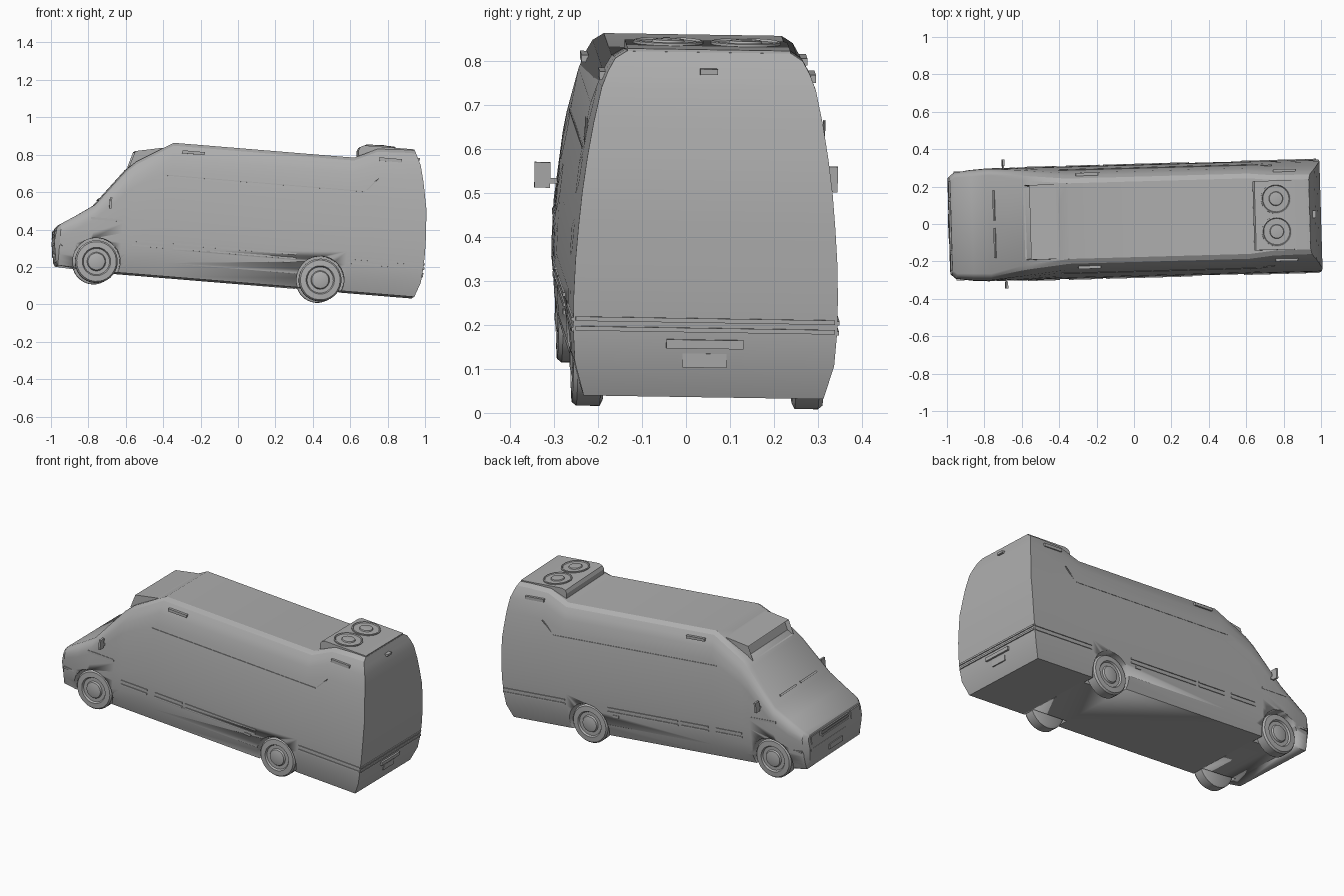
import bpy, bmesh, math
from mathutils import Matrix, Vector

if "Cube" in bpy.data.objects:
    bpy.data.objects.remove(bpy.data.objects["Cube"])

grey = bpy.data.materials.new("plain_grey")
grey.use_nodes = True
GREY = (0.42, 0.42, 0.42, 1)
grey.diffuse_color = GREY
grey.node_tree.nodes["Principled BSDF"].inputs["Base Color"].default_value = GREY
parts = []


def lerp(table, t):
    """Piecewise linear lookup."""
    if t <= table[0][0]:
        return table[0][1]
    for (a, va), (b, vb) in zip(table, table[1:]):
        if t <= b:
            return va + (vb - va) * (t - a) / (b - a)
    return table[-1][1]


def add(name, bm, smooth=True):
    bmesh.ops.recalc_face_normals(bm, faces=bm.faces)
    me = bpy.data.meshes.new(name)
    bm.to_mesh(me)
    bm.free()
    me.materials.append(grey)
    ob = bpy.data.objects.new(name, me)
    bpy.context.collection.objects.link(ob)
    parts.append(ob)
    if smooth:
        bpy.ops.object.select_all(action='DESELECT')
        ob.select_set(True)
        bpy.context.view_layer.objects.active = ob
        bpy.ops.object.shade_smooth_by_angle(angle=math.radians(28))
    return ob


def box(name, centre, size, tilt=0.0, roll=0.0):
    bm = bmesh.new()
    m = (Matrix.Translation(centre) @ Matrix.Rotation(tilt, 4, 'Y')
         @ Matrix.Rotation(roll, 4, 'X') @ Matrix.Diagonal((*size, 1)))
    bmesh.ops.create_cube(bm, size=1, matrix=m)
    return add(name, bm, False)


def prism(name, outline, half):
    """Side outline in x, z widened across y."""
    bm = bmesh.new()
    f = bm.faces.new([bm.verts.new((x, -half, z)) for x, z in outline])
    out = bmesh.ops.extrude_face_region(bm, geom=[f])["geom"]
    bmesh.ops.translate(bm, verts=[v for v in out if isinstance(v, bmesh.types.BMVert)],
                        vec=(0, 2 * half, 0))
    return bm


def lathe(name, profile, matrix, sides=32):
    """Turn (radius, height) points about local z."""
    bm = bmesh.new()
    rings = [[bm.verts.new(matrix @ Vector((r * math.cos(a), r * math.sin(a), h)))
              for a in (math.tau * k / sides for k in range(sides))] for r, h in profile]
    for p, q in zip(rings, rings[1:]):
        for k in range(sides):
            j = (k + 1) % sides
            bm.faces.new((p[k], p[j], q[j], q[k]))
    bm.faces.new(rings[0])
    bm.faces.new(rings[-1])
    return add(name, bm)


# Body: half width by height, end curves, and lengthwise stations
WIDTH = [(0.11, .272), (.15, .287), (.2, .297), (.3, .302), (.45, .297),
         (.6, .283), (.7, .268), (.76, .256), (.83, .24)]
REAR = [(.112, .929), (.14, .952), (.28, .965), (.38, .967), (.58, .956), (.75, .924), (.82, .906), (.894, .87)]
NOSE = [(.129, -.994), (.25, -1.014), (.33, -1.005)]
STATIONS = [(-1.02, .14, .325, .86, .03), (-.985, .125, .348, .94, .04),
            (-.9, .12, .403, .98, .05), (-.811, .115, .465, 1, .05),
            (-.657, .112, .668, 1, .08), (-.61, .112, .712, 1, .08),
            (-.419, .112, .829, 1, .08), (.55, .112, .829, 1, .08),
            (.67, .112, .885, 1, .08), (.8, .112, .893, 1, .08), (.97, .112, .894, 1, .08)]


def half_width(z):
    return lerp(WIDTH, z)


def build_body():
    bm = bmesh.new()
    rings = []
    for x, zb, zt, scale, bev in STATIONS:
        steps = 9
        side = []
        for k in range(steps + 1):
            z = zb + (zt - bev - zb) * k / steps
            side.append((half_width(z) * scale, z))
        w = side[-1][0]
        side += [(w - bev * .18, zt - bev * .55), (w - bev * .38, zt - bev * .2), (w - bev * .7, zt)]
        loop = [(-y, z) for y, z in side] + side[::-1]
        rings.append([bm.verts.new((max(lerp(NOSE, z), min(x, lerp(REAR, z))), y, z)) for y, z in loop])
    n = len(rings[0])
    for p, q in zip(rings, rings[1:]):
        for i in range(n):
            j = (i + 1) % n
            bm.faces.new((p[i], p[j], q[j], q[i]))
    for r in (rings[0], rings[-1]):
        for i in range(n // 2 - 1):
            bm.faces.new((r[i], r[i + 1], r[n - 2 - i], r[n - 1 - i]))
    return add("van_body", bm)


body = build_body()

# Wheels and wheel arches
for end, wx in (("front", -.781), ("rear", .42)):
    for side, s in (("left", 1), ("right", -1)):
        turn = Matrix.Rotation(-s * math.pi / 2, 4, 'X')
        place = Matrix.Translation((wx, 0, .161)) @ turn
        lathe(f"{end}_{side}_wheel",
              [(.1, .215), (.114, .222), (.114, .275), (.106, .285), (.076, .287),
               (.07, .277), (.05, .277), (.045, .286), (.025, .291)], place)
        cutter = lathe(f"{end}_{side}_arch_cutter", [(.127, .2), (.127, .4)], place)
        cutter.hide_render = True
        cutter.hide_set(True)
        cut = body.modifiers.new("arch", 'BOOLEAN')
        cut.operation = 'DIFFERENCE'
        cut.object = cutter

# Side trim, mirrored left and right
for side, s in (("left", 1), ("right", -1)):
    for k, (a, b) in enumerate([(-.6, -.43), (-.38, -.2), (-.18, .28), (.56, .962)]):
        for z in (.265, .288):
            box(f"{side}_rub_strip_{k}", ((a + b) / 2, s * half_width(z), z), (b - a, .008, .009))
    box(f"{side}_waist_crease", (.085, s * half_width(.652), .652), (1.07, .005, .005))
    box(f"{side}_crease_kick", (.655, s * (half_width(.69) + .001), .69), (.1, .006, .005), tilt=-.85)
    box(f"{side}_fender_strip", (-.745, s * .297, .39), (.17, .008, .012))
    box(f"{side}_sill_marker", (.23, s * .299, .245), (.04, .008, .012))
    box(f"{side}_front_roof_marker", (-.31, s * .249, .784), (.12, .016, .016))
    box(f"{side}_rear_roof_marker", (.745, s * .238, .832), (.12, .016, .018))
    box(f"{side}_mirror", (-.732, s * .327, .478), (.012, .036, .058))
    box(f"{side}_mirror_arm", (-.732, s * .302, .465), (.008, .03, .012))
    box(f"{side}_headlight", (-1.005, s * .195, .29), (.02, .085, .045))
    box(f"{side}_bumper_wrap", (-.945, s * .285, .235), (.07, .012, .01))
    box(f"{side}_wiper", (-.79, s * .1, .497), (.012, .16, .006), tilt=-.9)

# Nose
box("front_bumper_ridge", (-1.004, 0, .235), (.018, .49, .012))
box("front_number_plate", (-1.004, 0, .185), (.014, .13, .03))
for k in range(3):
    box(f"grille_slat_{k}", (-1.008, 0, .275 + .016 * k), (.016, .26, .007))

# Rear face
for z in (.268, .29):
    box("rear_trim_strip", (.964, 0, z), (.012, .59, .01))
box("rear_light_bar", (.964, 0, .236), (.016, .176, .02))
box("rear_number_plate", (.957, 0, .198), (.008, .1, .032))
box("rear_high_light", (.896, 0, .852), (.022, .04, .013))

# Front roof pod with recessed mouth
bm = prism("front_roof_pod", [(-.645, .685), (-.62, .768), (-.48, .797), (-.42, .8), (-.48, .7)], .2)
bm.normal_update()
bmesh.ops.recalc_face_normals(bm, faces=bm.faces)
mouth = min(bm.faces, key=lambda f: f.calc_center_median().x)
bmesh.ops.inset_region(bm, faces=[mouth], thickness=.012, depth=0)
bmesh.ops.translate(bm, verts=mouth.verts, vec=(.025, 0, 0))
add("front_roof_pod", bm, False)

# Rear roof unit with two fans
add("rear_roof_unit", prism("rear_roof_unit", [
    (.575, .835), (.57, .87), (.578, .889), (.6, .899), (.868, .9), (.872, .86)], .185))
for k, y in enumerate((.088, -.088)):
    lathe(f"roof_fan_{k}", [(.08, .89), (.08, .905), (.074, .907), (.07, .902),
                            (.038, .902), (.035, .908), (.018, .91)],
          Matrix.Translation((.69, y, 0)))

# Set the whole van at its slight lean
pose = (Matrix.Translation((0, .012, 0)) @ Matrix.Rotation(math.radians(1.6), 4, 'Z')
        @ Matrix.Rotation(math.radians(4.7), 4, 'Y') @ Matrix.Rotation(math.radians(-.9), 4, 'X'))
for ob in parts:
    ob.matrix_world = pose
